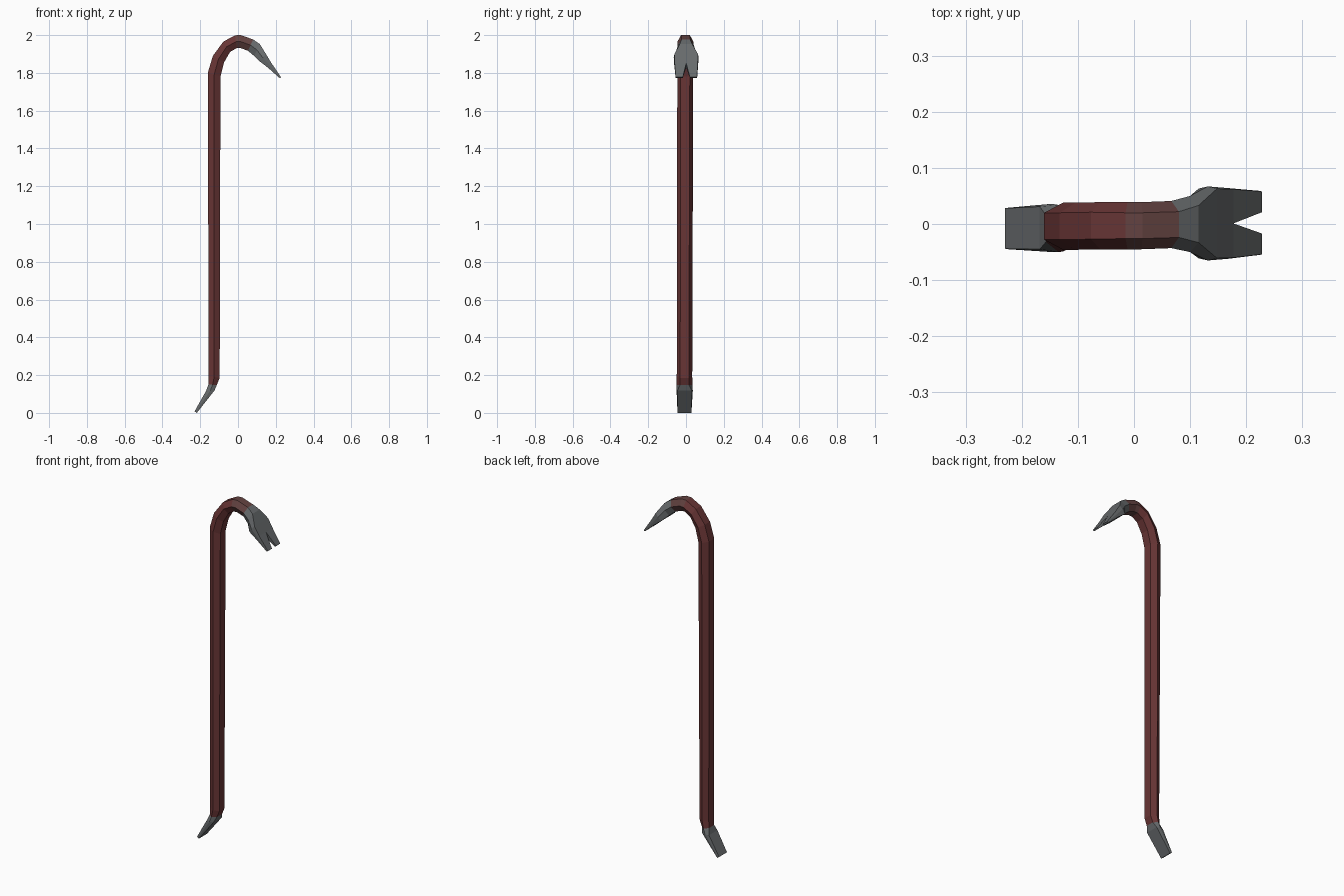
import bpy, bmesh
from mathutils import Vector


def material(name, rgb):
    m = bpy.data.materials.new(name)
    m.diffuse_color = (*rgb, 1)
    return m


# Stations along the bar: outer x,z | inner x,z | ridge half width, flat half width,
# y centre, notch half gap, colour of the following segment (0 red, 1 worn red, 2 steel)
S = [
    (-.230, .008, -.218, .000, .037, .036, -.008, 0, 2),   # chisel edge
    (-.168, .118, -.125, .118, .043, .038, -.007, 0, 2),
    (-.157, .150, -.112, .148, .042, .024, -.008, 0, 0),
    (-.155, .195, -.097, .185, .041, .023, -.008, 0, 0),   # straight shaft
    (-.160, 1.80, -.093, 1.78, .042, .024, -.004, 0, 0),
    (-.133, 1.890, -.074, 1.855, .042, .024, -.004, 0, 0), # hook bend
    (-.077, 1.966, -.042, 1.911, .042, .024, -.003, 0, 0),
    (-.015, 1.999, -.008, 1.931, .042, .023, -.003, 0, 1),
    (.015, 2.000, .012, 1.932, .042, .023, -.003, 0, 1),
    (.080, 1.977, .053, 1.917, .042, .023, -.001, 0, 2),
    (.115, 1.953, .085, 1.890, .050, .033, .000, 0, 2),    # claw
    (.148, 1.900, .115, 1.861, .066, .062, .001, 0, 2),
    (.177, 1.852, .158, 1.828, .063, .061, .001, 0, 2),
    (.228, 1.777, .221, 1.772, .057, .056, .002, .019, 2),
]


def half_ring(s, side):
    ox, oz, ix, iz, w, f, yc, n, _ = s
    mx, mz = (ox + ix) / 2, (oz + iz) / 2
    pts = [(ox, n, oz), (ox, f, oz), (mx, w, mz), (ix, f, iz), (ix, n, iz)]
    return [Vector((x, yc + side * y, z)) for x, y, z in pts]


bm = bmesh.new()
for side in (1, -1):
    rings = [[bm.verts.new(p) for p in half_ring(s, side)] for s in S]
    for i, (a, b) in enumerate(zip(rings, rings[1:])):
        # the fifth strip is the wall of the nail notch
        for k in range(5 if S[i + 1][7] > 0 else 4):
            j = (k + 1) % 5
            face = bm.faces.new((a[k], a[j], b[j], b[k]))
            face.material_index = S[i][8]
    for end in (rings[0], rings[-1]):
        bm.faces.new(end).material_index = 2
bmesh.ops.remove_doubles(bm, verts=bm.verts, dist=1e-5)
bmesh.ops.recalc_face_normals(bm, faces=bm.faces)

mesh = bpy.data.meshes.new("pry_bar")
bm.to_mesh(mesh)
bm.free()
for m in (material("red paint", (.14, .036, .036)),
          material("worn red paint", (.125, .055, .052)),
          material("bare steel", (.135, .145, .15))):
    mesh.materials.append(m)
bar = bpy.data.objects.new("pry_bar", mesh)
bpy.context.collection.objects.link(bar)
